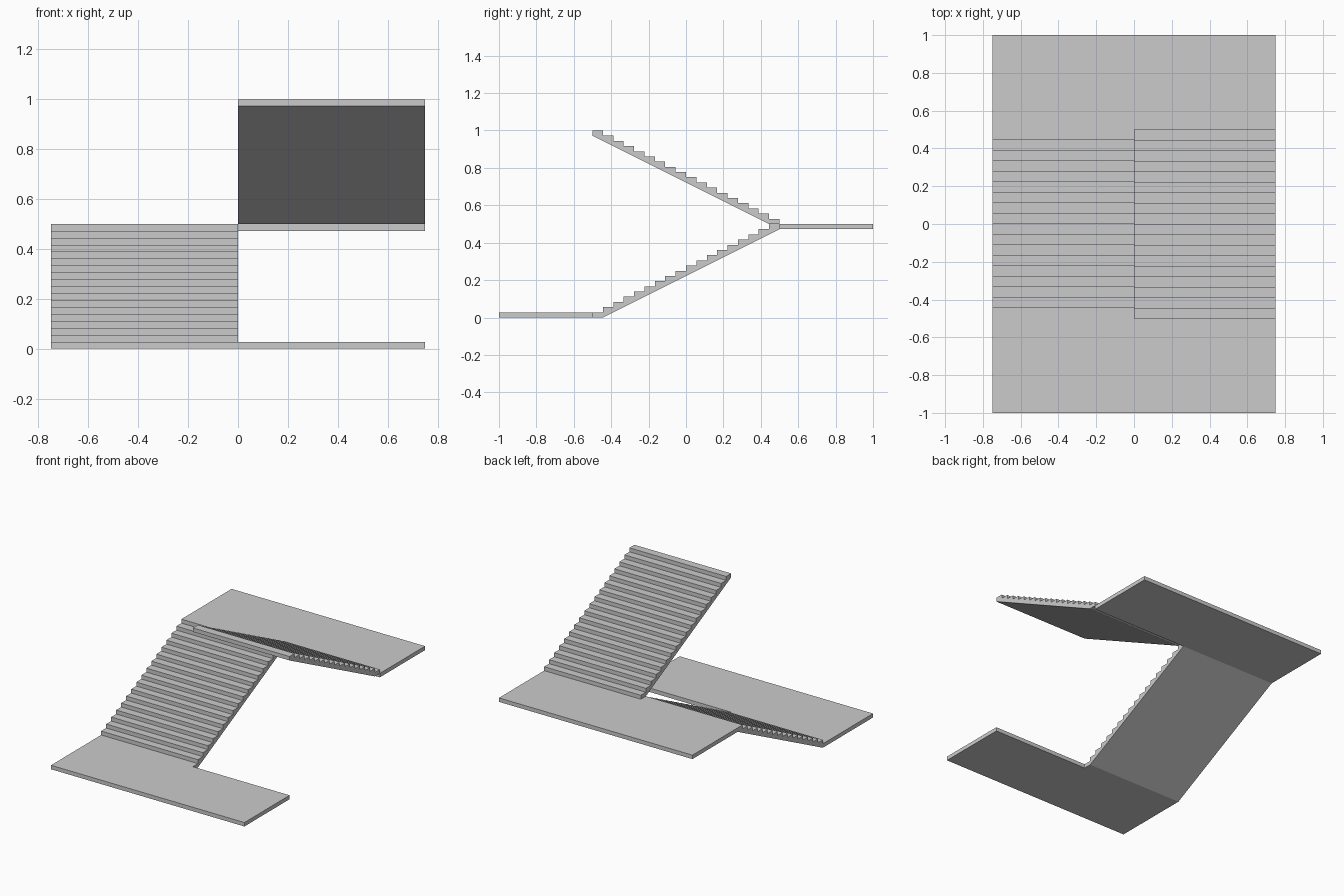
import bpy, bmesh

if "Cube" in bpy.data.objects:
    bpy.data.objects.remove(bpy.data.objects["Cube"])

STEPS = 18
RUN = 1.0 / STEPS      # tread depth
RISE = 0.5 / STEPS     # riser height, also the slab thickness
HALF_W = 0.75


def extrude_profile(name, profile, x0, x1):
    """Solid made from a (y, z) outline swept along x."""
    bm = bmesh.new()
    face = bm.faces.new([bm.verts.new((x0, y, z)) for y, z in profile])
    res = bmesh.ops.extrude_face_region(bm, geom=[face])
    verts = [v for v in res["geom"] if isinstance(v, bmesh.types.BMVert)]
    bmesh.ops.translate(bm, verts=verts, vec=(x1 - x0, 0, 0))
    bmesh.ops.recalc_face_normals(bm, faces=bm.faces)
    mesh = bpy.data.meshes.new(name)
    bm.to_mesh(mesh)
    bm.free()
    obj = bpy.data.objects.new(name, mesh)
    bpy.context.collection.objects.link(obj)
    return obj


def landing(name, y0, y1, top):
    z = top - RISE
    extrude_profile(name, [(y0, z), (y1, z), (y1, top), (y0, top)], -HALF_W, HALF_W)


def flight(name, direction, base, x0, x1):
    """Stepped top with a sloping flat underside, climbing along +y or -y."""
    pts = []
    for i in range(STEPS):
        z = (i + 1) * RISE
        pts += [(-0.5 + i * RUN, z), (-0.5 + (i + 1) * RUN, z)]
    pts += [(0.5, 0.5 - RISE), (-0.5 + RUN, 0), (-0.5, 0)]
    extrude_profile(name, [(direction * y, base + z) for y, z in pts], x0, x1)


# Ground and middle landings
landing("lower_landing", -1.0, -0.5, RISE)
landing("middle_landing", 0.5, 1.0, 0.5)

# Two flights that double back
flight("lower_flight", 1, 0.0, -HALF_W, 0.0)
flight("upper_flight", -1, 0.5, 0.0, HALF_W)
